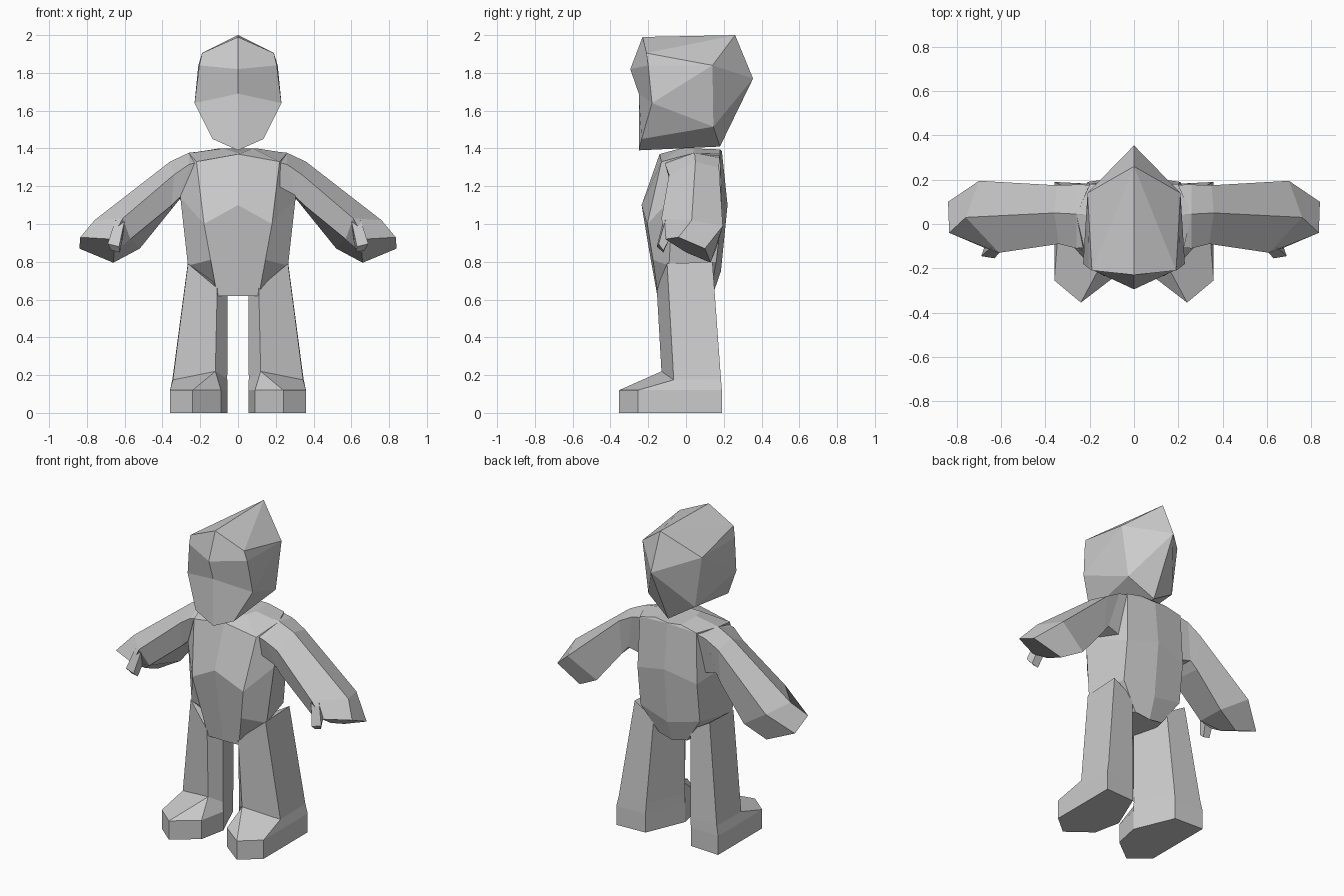
import bpy
import bmesh

cube = bpy.data.objects.get("Cube")
if cube:
    bpy.data.objects.remove(cube, do_unlink=True)

grey = bpy.data.materials.new("plain grey")
grey.use_nodes = True
grey.diffuse_color = (0.6, 0.6, 0.6, 1)
grey.node_tree.nodes["Principled BSDF"].inputs["Base Color"].default_value = (0.6, 0.6, 0.6, 1)


def make(name, verts, faces, mirror=True):
    """Flat-shaded mesh, optionally mirrored across x = 0."""
    bm = bmesh.new()
    vs = [bm.verts.new(v) for v in verts]
    for f in faces:
        bm.faces.new([vs[i] for i in f])
    bmesh.ops.remove_doubles(bm, verts=bm.verts[:], dist=0.0005)
    bmesh.ops.recalc_face_normals(bm, faces=bm.faces[:])
    mesh = bpy.data.meshes.new(name)
    bm.to_mesh(mesh)
    bm.free()
    mesh.materials.append(grey)
    ob = bpy.data.objects.new(name, mesh)
    bpy.context.collection.objects.link(ob)
    if mirror:
        mod = ob.modifiers.new("Mirror", 'MIRROR')
        mod.use_clip = True
    return ob


def loft(name, rings, mirror=True):
    """Closed rings of equal length joined by quads and capped."""
    n = len(rings[0])
    verts = [p for r in rings for p in r]
    faces = [(k * n + i, k * n + (i + 1) % n, (k + 1) * n + (i + 1) % n, (k + 1) * n + i)
             for k in range(len(rings) - 1) for i in range(n)]
    faces += [tuple(range(n)), tuple(range((len(rings) - 1) * n, len(rings) * n))]
    return make(name, verts, faces, mirror)


def whole(half):
    """Complete a half ring that runs from front centre to back centre."""
    return half + [(-x, y, z) for x, y, z in reversed(half[1:-1])]


# Head: centre profile points first, then the points of one side
head_points = [
    (0, -0.23, 1.99), (0, -0.295, 1.82), (0, -0.25, 1.69), (0, -0.25, 1.39),
    (0, 0.18, 1.41), (0, 0.355, 1.77), (0, 0.26, 2.0),
    (0.19, -0.21, 1.905), (0.205, -0.2, 1.84), (0.23, -0.18, 1.64),
    (0.135, -0.235, 1.45), (0.165, 0.145, 1.515), (0.21, 0.14, 1.84)]
head_faces = [
    (0, 7, 6), (0, 1, 8, 7), (1, 2, 9, 8), (2, 3, 10, 9), (3, 4, 11, 10),
    (10, 11, 9), (9, 11, 12), (9, 12, 8), (7, 8, 12), (7, 12, 6),
    (12, 5, 6), (12, 11, 5), (11, 4, 5)]
make("head", head_points, head_faces)

# Torso: rings from crotch to neck
loft("torso", [whole(r) for r in (
    [(0, -0.152, 0.62), (0.11, -0.148, 0.62), (0.13, 0.0, 0.64), (0.10, 0.13, 0.64), (0, 0.14, 0.62)],
    [(0, -0.195, 0.86), (0.145, -0.175, 0.81), (0.265, -0.09, 0.78), (0.21, 0.16, 0.8), (0, 0.185, 0.75)],
    [(0, -0.235, 1.1), (0.18, -0.205, 1.0), (0.305, -0.07, 1.14), (0.21, 0.19, 1.05), (0, 0.22, 1.1)],
    [(0, -0.14, 1.37), (0.22, -0.13, 1.33), (0.26, 0.04, 1.375), (0.2, 0.18, 1.37), (0, 0.19, 1.385)],
    [(0, -0.06, 1.375), (0.08, -0.03, 1.4), (0.1, 0.04, 1.4), (0.09, 0.18, 1.395), (0, 0.185, 1.385)],
)], mirror=False)

# Legs with feet: sole, foot top, ankle, hip
# (outer back, inner back, inner, inner toe, toe, outer front)
sole = [(0.36, 0.19, 0), (0.16, 0.18, 0), (0.055, -0.07, 0),
        (0.09, -0.24, 0), (0.24, -0.355, 0), (0.36, -0.255, 0)]
loft("legs", [
    sole,
    [(x, y, 0.12) for x, y, z in sole],
    [(0.347, 0.185, 0.18), (0.157, 0.178, 0.18), (0.057, -0.07, 0.18),
     (0.12, -0.13, 0.22), (0.12, -0.13, 0.22), (0.345, -0.065, 0.175)],
    [(0.265, 0.14, 0.80), (0.13, 0.14, 0.72), (0.055, -0.07, 0.635),
     (0.11, -0.155, 0.66), (0.11, -0.155, 0.66), (0.265, -0.1, 0.79)],
])

# Arms with hands: inside the chest, shoulder, wrist, fingertips
# (top ridge, back, lower back, lower front, front)
loft("arms", [
    [(0.10, 0.04, 1.395), (0.10, 0.175, 1.385), (0.2, 0.13, 1.1), (0.2, -0.05, 1.1), (0.12, -0.1, 1.35)],
    [(0.26, 0.045, 1.377), (0.26, 0.178, 1.35), (0.31, 0.14, 1.13), (0.31, -0.06, 1.14), (0.26, -0.11, 1.315)],
    [(0.36, 0.05, 1.33), (0.35, 0.175, 1.30), (0.35, 0.15, 1.08), (0.35, -0.065, 1.10), (0.34, -0.09, 1.26)],
    [(0.76, 0.03, 1.02), (0.70, 0.195, 0.99), (0.52, 0.16, 0.87), (0.57, -0.08, 0.92), (0.61, -0.13, 1.03)],
    [(0.835, -0.04, 0.93), (0.84, 0.10, 0.87), (0.66, 0.13, 0.795), (0.655, 0.0, 0.85), (0.67, -0.11, 0.92)],
])

# Thumbs: small tapered prongs in front of the hands
loft("thumbs", [
    [(0.60, -0.12, 1.02), (0.60, -0.06, 0.98), (0.66, -0.06, 0.97), (0.65, -0.11, 1.02)],
    [(0.63, -0.155, 0.88), (0.625, -0.12, 0.85), (0.67, -0.12, 0.86), (0.69, -0.145, 0.895)],
])
